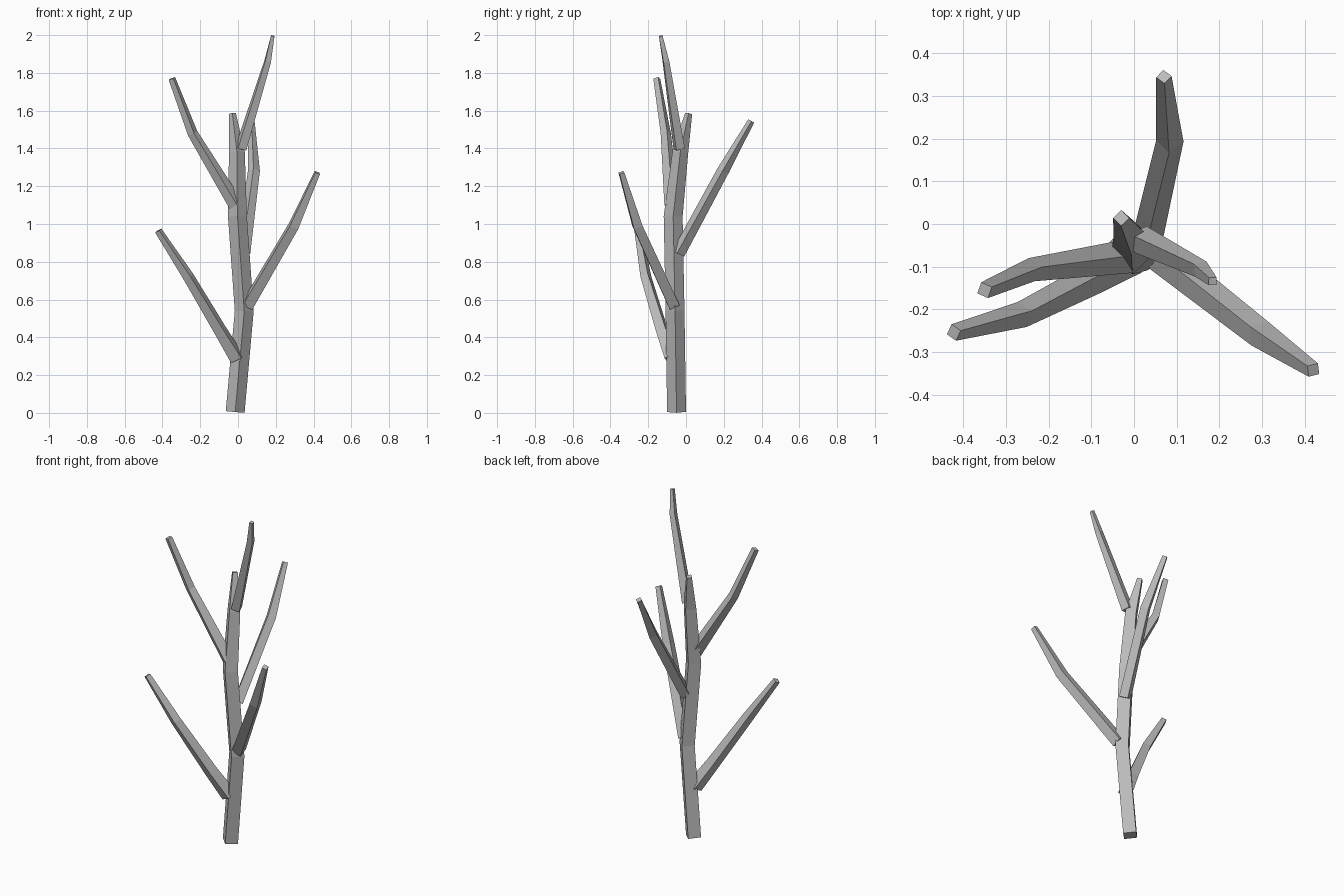
import bpy
import bmesh
from mathutils import Vector

cube = bpy.data.objects.get("Cube")
if cube:
    bpy.data.objects.remove(cube)

# Single bark colour
bark = bpy.data.materials.new("grey_bark")
bark.use_nodes = True
colour = (0.5, 0.5, 0.5, 1)
bark.diffuse_color = colour
bark.node_tree.nodes["Principled BSDF"].inputs["Base Color"].default_value = colour


def limb(name, path, up):
    """Four-sided tapered limb; path holds (x, y, z, radius), one corner faces up."""
    points = [Vector(p[:3]) for p in path]
    bm = bmesh.new()
    rings = []
    for i, centre in enumerate(points):
        into = (centre - points[i - 1]).normalized() if i else Vector()
        out = (points[i + 1] - centre).normalized() if i + 1 < len(points) else Vector()
        along = (into + out).normalized()
        side = along.cross(up).normalized()
        ridge = side.cross(along)
        rings.append([bm.verts.new(centre + d * path[i][3])
                      for d in (ridge, side, -ridge, -side)])
    for a, b in zip(rings, rings[1:]):
        for k in range(4):
            n = (k + 1) % 4
            bm.faces.new((a[k], a[n], b[n], b[k]))
    bm.faces.new(rings[0])
    bm.faces.new(rings[-1])
    bmesh.ops.recalc_face_normals(bm, faces=bm.faces)
    mesh = bpy.data.meshes.new(name)
    bm.to_mesh(mesh)
    bm.free()
    mesh.materials.append(bark)
    bpy.context.collection.objects.link(bpy.data.objects.new(name, mesh))


# Trunk, with corners towards the axes
limb("trunk", [(-.015, -.05, .005, .05), (.033, -.058, .54, .05),
               (-.003, -.068, 1.04, .05), (-.006, -.03, 1.38, .042),
               (-.03, .014, 1.585, .019)], Vector((0, 1, 0)))

# Branches, from lowest to highest, with a ridge on top
branches = {
    "lower_right_branch": [(-.005, -.075, .29, .045), (-.09, -.125, .43, .038),
                           (-.262, -.212, .72, .031), (-.422, -.254, .965, .02)],
    "lower_left_branch": [(.05, -.065, .57, .04), (.295, -.257, .99, .034),
                          (.42, -.342, 1.272, .019)],
    "back_branch": [(.03, -.04, .845, .036), (.084, .195, 1.28, .032),
                    (.07, .345, 1.545, .018)],
    "upper_right_branch": [(-.01, -.075, 1.1, .04), (-.24, -.107, 1.48, .028),
                           (-.35, -.155, 1.77, .02)],
    "top_branch": [(.015, -.036, 1.4, .034), (.157, -.106, 1.86, .022),
                   (.184, -.134, 1.996, .013)],
}
for name, path in branches.items():
    limb(name, path, Vector((0, 0, 1)))
